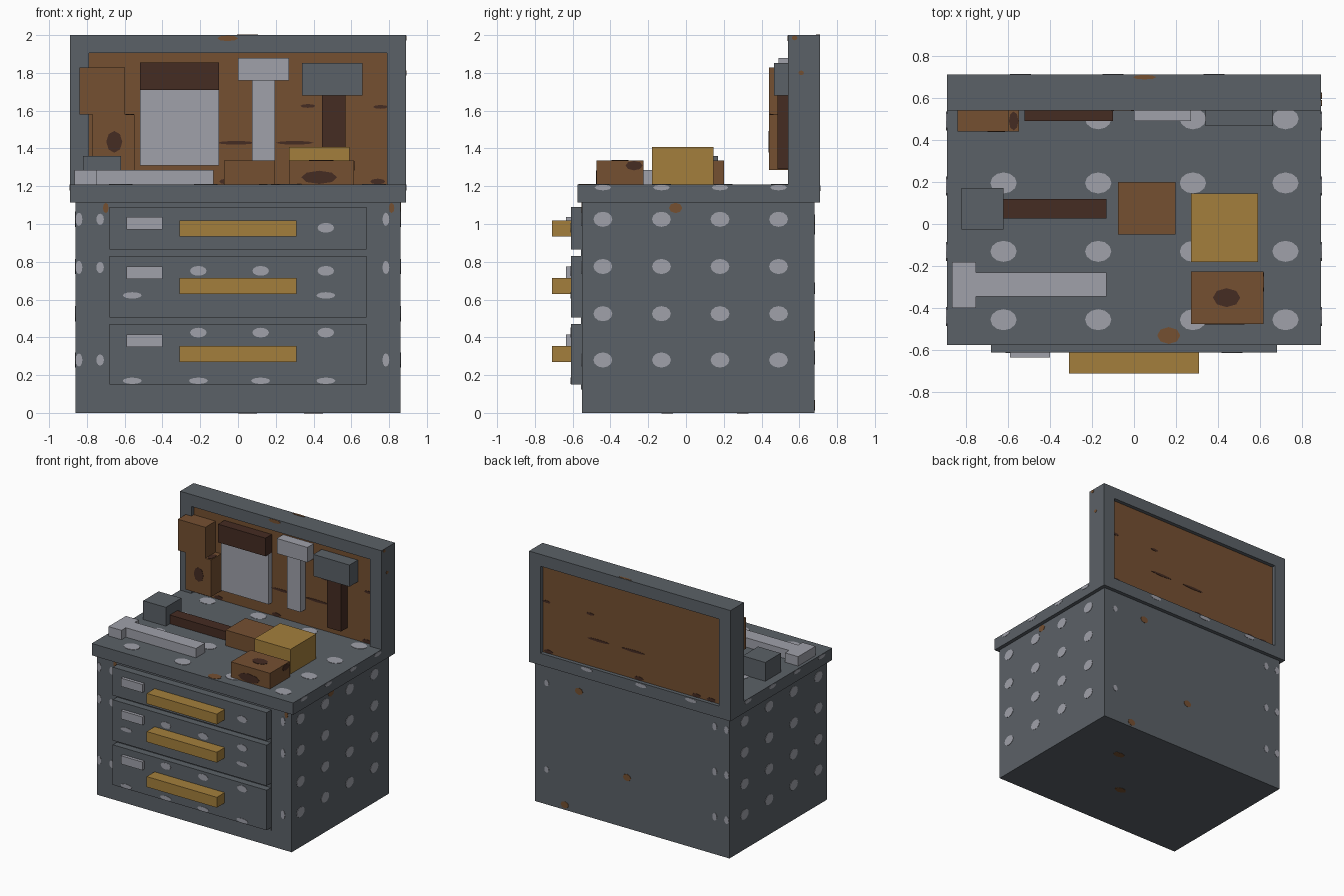
import bpy
import bmesh
from mathutils import Matrix, Vector

default_cube = bpy.data.objects.get("Cube")
if default_cube:
    bpy.data.objects.remove(default_cube, do_unlink=True)


def material(name, red, green, blue):
    colour = (red, green, blue, 1)
    mat = bpy.data.materials.new(name)
    mat.use_nodes = True
    mat.diffuse_color = colour
    shader = mat.node_tree.nodes["Principled BSDF"]
    shader.inputs["Base Color"].default_value = colour
    shader.inputs["Roughness"].default_value = 0.8
    return mat


steel = material("blue grey steel", 0.105, 0.12, 0.136)
silver = material("light silver", 0.35, 0.355, 0.4)
wood = material("brown wood", 0.178, 0.08, 0.031)
dark = material("dark brown", 0.06, 0.025, 0.016)
brass = material("ochre brass", 0.371, 0.212, 0.045)


def finish(name, bm, mat):
    bmesh.ops.recalc_face_normals(bm, faces=bm.faces)
    mesh = bpy.data.meshes.new(name)
    bm.to_mesh(mesh)
    bm.free()
    mesh.materials.append(mat)
    obj = bpy.data.objects.new(name, mesh)
    bpy.context.collection.objects.link(obj)
    return obj


def box(name, mat, xs, ys, zs):
    """Block spanning the given (low, high) range on each axis."""
    low, high = Vector((xs[0], ys[0], zs[0])), Vector((xs[1], ys[1], zs[1]))
    bm = bmesh.new()
    place = Matrix.Translation((low + high) / 2) @ Matrix.Diagonal((*(high - low), 1))
    bmesh.ops.create_cube(bm, size=1, matrix=place)
    return finish(name, bm, mat)


# Turn a flat disc to face along each axis
FACING = {
    "x": Matrix(((0, 0, 1), (1, 0, 0), (0, 1, 0))).to_4x4(),
    "y": Matrix(((1, 0, 0), (0, 0, -1), (0, 1, 0))).to_4x4(),
    "z": Matrix.Identity(4),
}


def spots(name, mat, axis, level, centres, width, height, sides=12):
    """Thin painted ovals on the plane where axis equals level."""
    bm = bmesh.new()
    for u, v in centres:
        centre = {"x": (level, u, v), "y": (u, level, v), "z": (u, v, level)}[axis]
        place = Matrix.Translation(centre) @ FACING[axis]
        place = place @ Matrix.Diagonal((width / 2, height / 2, 1, 1))
        bmesh.ops.create_cone(bm, cap_ends=True, segments=sides, radius1=1,
                              radius2=1, depth=0.005, matrix=place)
    return finish(name, bm, mat)


def grid(us, vs):
    return [(u, v) for u in us for v in vs]


# Cabinet body and worktop
TOP = 1.21
FRONT, BACK = -0.55, 0.68
box("cabinet_body", steel, (-0.86, 0.86), (FRONT, BACK), (0, 1.12))
box("worktop", steel, (-0.89, 0.89), (-0.575, 0.71), (1.115, TOP))
box("drawer_surround", steel, (-0.68, 0.68), (-0.555, FRONT), (0.125, 1.09))

# Drawers, each with a handle and a label plate
drawers = {"lower": (0.15, 0.47, 0.27, 0.35),
           "middle": (0.505, 0.83, 0.63, 0.71),
           "upper": (0.865, 1.09, 0.935, 0.97)}
for place, (bottom, top, grip, label) in drawers.items():
    box(place + "_drawer", steel, (-0.68, 0.68), (-0.61, FRONT), (bottom, top))
    box(place + "_handle", brass, (-0.31, 0.31), (-0.71, -0.61), (grip, grip + 0.083))
    box(place + "_label", silver, (-0.59, -0.4), (-0.635, -0.61), (label, label + 0.066))

# Upright frame: one arch outline pulled back to its depth
bm = bmesh.new()
half = [(0.89, TOP), (0.89, 2), (0.79, 1.905), (0.79, TOP)]
outline = [half[0], half[1], (-0.89, 2), (-0.89, TOP),
           (-0.79, TOP), (-0.79, 1.905), half[2], half[3]]
face = bm.faces.new([bm.verts.new((x, 0.54, z)) for x, z in outline])
pulled = bmesh.ops.extrude_face_region(bm, geom=[face], use_keep_orig=True)
moved = [v for v in pulled["geom"] if isinstance(v, bmesh.types.BMVert)]
bmesh.ops.translate(bm, verts=moved, vec=(0, 0.17, 0))
finish("board_frame", bm, steel)
box("tool_board", wood, (-0.8, 0.8), (0.57, BACK), (TOP - 0.01, 1.91))

# Tools hanging on the board
WALL = 0.575
box("drill_body", wood, (-0.84, -0.597), (0.44, WALL), (1.58, 1.828))
box("drill_grip", wood, (-0.77, -0.547), (0.44, WALL), (1.285, 1.58))
spots("drill_trigger", dark, "y", 0.44, [(-0.655, 1.435)], 0.085, 0.115, 8)
spots("drill_cap", dark, "z", 1.58, [(-0.572, 0.49)], 0.045, 0.09, 8)
box("saw_handle", dark, (-0.52, -0.1), (0.49, WALL), (1.71, 1.855))
box("saw_blade", silver, (-0.52, -0.1), (0.53, WALL), (1.31, 1.71))
box("mallet_head", silver, (0, 0.27), (0.49, WALL), (1.76, 1.88))
box("mallet_shaft", silver, (0.075, 0.197), (0.51, WALL), (1.335, 1.76))
box("axe_head", steel, (0.34, 0.66), (0.465, WALL), (1.68, 1.853))
box("axe_shaft", dark, (0.445, 0.57), (0.485, WALL), (1.29, 1.68))

# Tools and blocks lying on the worktop
box("wrench_head", silver, (-0.865, -0.75), (-0.4, -0.18), (TOP, 1.285))
box("wrench_shaft", silver, (-0.75, -0.13), (-0.345, -0.23), (TOP, 1.285))
box("hammer_head", steel, (-0.82, -0.62), (-0.025, 0.17), (TOP, 1.36))
box("hammer_shaft", dark, (-0.62, -0.13), (0.025, 0.12), (TOP, 1.28))
box("rear_wood_block", wood, (-0.075, 0.197), (-0.05, 0.2), (TOP, 1.335))
box("brass_block", brass, (0.27, 0.59), (-0.18, 0.145), (TOP, 1.407))
box("front_wood_block", wood, (0.27, 0.615), (-0.475, -0.225), (TOP, 1.335))
spots("block_top_knot", dark, "z", 1.335, [(0.44, -0.35)], 0.13, 0.09, 8)
spots("block_front_knot", dark, "y", -0.475, [(0.43, 1.247)], 0.19, 0.07, 8)
spots("block_side_knot", dark, "x", 0.615, [(-0.275, 1.309)], 0.09, 0.05, 8)

# Silver spots on the cabinet sides, worktop and front corners
side_rows = (-0.44, -0.13, 0.18, 0.49)
levels = (0.28, 0.525, 0.775, 1.025)
for side, x in (("left", 0.86), ("right", -0.86)):
    spots(side + "_side_spots", silver, "x", x, grid(side_rows, levels), 0.1, 0.08)
    spots(side + "_edge_spots", silver, "x", x * 0.89 / 0.86,
          grid(side_rows, [1.193]), 0.09, 0.03, 8)
spots("worktop_spots", silver, "z", TOP,
      grid((-0.62, -0.17, 0.28, 0.72), (0.5, 0.195, -0.13, -0.455)), 0.125, 0.1)
corner_levels = (0.28, 0.77, 1.025)
spots("corner_spots", silver, "y", FRONT,
      grid((-0.842, 0.783), corner_levels), 0.036, 0.07)
spots("inner_corner_spots", silver, "y", FRONT, grid([-0.73], corner_levels), 0.04, 0.06)
spots("back_corner_spots", silver, "y", BACK,
      grid((-0.835, -0.73), (0.3, 0.66, 1.02)), 0.04, 0.06)
spots("back_far_spots", silver, "y", BACK, grid([0.755], (0.28, 0.97)), 0.04, 0.05)
spots("worktop_back_spots", silver, "y", 0.71,
      grid((0.38, -0.1, -0.54), [1.19]), 0.1, 0.03)

# Silver spots on the drawer fronts
columns = (-0.21, 0.12, 0.465)
spots("drawer_spots", silver, "y", -0.61,
      grid(columns, (0.425, 0.752)) + [(0.465, 0.98)], 0.088, 0.052)
spots("drawer_low_spots", silver, "y", -0.61,
      grid((-0.56, *columns), [0.17]) + grid((-0.56, 0.465), [0.622]), 0.1, 0.034)

# Rust patches on the steel
spots("worktop_rust", wood, "z", TOP, [(0.165, -0.53)], 0.11, 0.08, 8)
spots("front_rust", wood, "y", FRONT, grid((-0.7, 0.813), [1.085]), 0.03, 0.055, 8)
spots("side_rust", wood, "x", 0.86, [(-0.055, 1.085)], 0.07, 0.055, 8)
spots("frame_side_rust", wood, "x", 0.89, [(0.61, 1.8), (0.575, 1.985)], 0.03, 0.025, 8)
spots("frame_front_rust", wood, "y", 0.54, [(-0.055, 1.983)], 0.11, 0.03, 8)
spots("frame_top_rust", wood, "z", 2, [(0.05, 0.698)], 0.11, 0.022, 8)
spots("back_rust", wood, "y", BACK, [(0.47, 0.98), (0.045, 0.405), (0.595, 0.04)],
      0.07, 0.055, 8)
spots("base_rust", wood, "z", 0, [(0.4, 0.3), (0.05, -0.1)], 0.1, 0.06, 8)

# Dark grain streaks on both faces of the board
for side, y in (("front", 0.57), ("back", BACK)):
    spots(side + "_short_grain", dark, "y", y, [(0.37, 1.625), (0.755, 1.62)],
          0.07 if side == "back" else 0.08, 0.02, 8)
    spots(side + "_long_grain", dark, "y", y, [(-0.01, 1.43), (0.3, 1.43)], 0.2, 0.02, 8)
    spots(side + "_low_grain", dark, "y", y,
          grid((-0.7, -0.57, -0.06, 0.74), [1.225]), 0.08, 0.03, 8)
